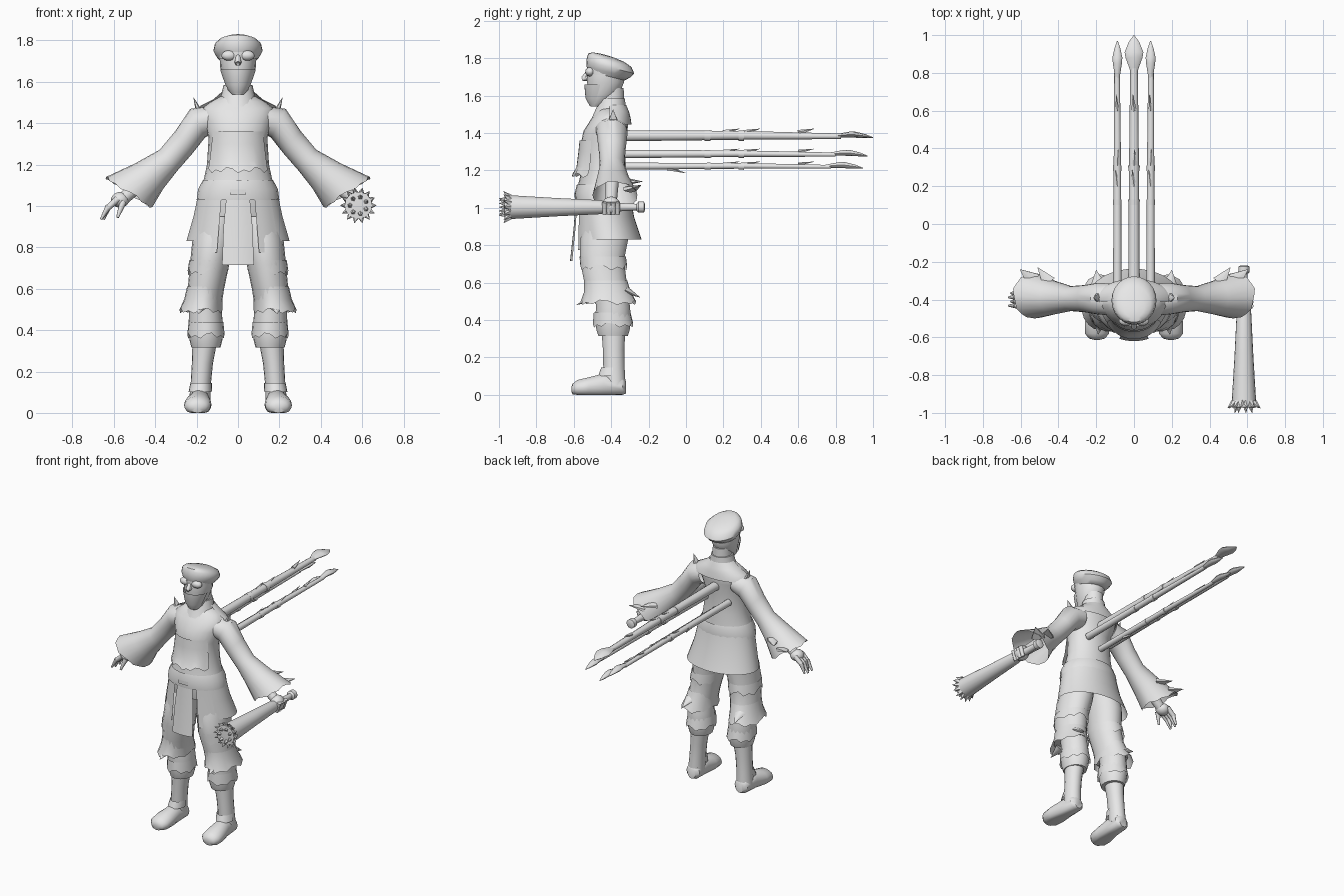
import bpy, bmesh, math
from mathutils import Vector

grey = bpy.data.materials.new("plain_grey")
grey.diffuse_color = (0.8, 0.8, 0.8, 1)


def finish(name, bm, angle=45):
    bmesh.ops.recalc_face_normals(bm, faces=bm.faces)
    me = bpy.data.meshes.new(name)
    bm.to_mesh(me)
    bm.free()
    me.materials.append(grey)
    me.shade_smooth()
    me.set_sharp_from_angle(angle=math.radians(angle))
    ob = bpy.data.objects.new(name, me)
    bpy.context.collection.objects.link(ob)
    return ob


def loft(name, rings, v=(0, 1, 0), n=18, caps=True, arc=None, jag=0, s=1, floor=False):
    """Skin ellipses (x, y, z, a, b, tilt); arc leaves the ring open; jag tears the last edge."""
    bm = bmesh.new()
    v = Vector(v)
    axis = (Vector(rings[-1][:3]) - Vector(rings[-2][:3])).normalized()
    a0, a1 = arc or (0, 360)
    rows, count = [], n if arc is None else n + 1
    for i, r in enumerate(rings):
        t = r[5] if len(r) > 5 else 0
        u = Vector((math.cos(t), 0, math.sin(t)))
        row = []
        for k in range(count):
            ang = math.radians(a0 + (a1 - a0) * k / n)
            p = Vector(r[:3]) + u * r[3] * math.cos(ang) + v * r[4] * math.sin(ang)
            if jag and i == len(rings) - 1:
                p += axis * jag * (0, 1, 0.3, 0.8, -0.3)[k % 5]
            if floor:
                p.z = max(p.z, 0)
            row.append(bm.verts.new((p.x * s, p.y, p.z)))
        rows.append(row)
    for lo, hi in zip(rows, rows[1:]):
        for k in range(n):
            m = (k + 1) % count
            bm.faces.new((lo[k], lo[m], hi[m], hi[k]))
    if caps and arc is None:
        bm.faces.new(rows[0])
        bm.faces.new(rows[-1])
    return finish(name, bm)


def rod(name, p, q, r1, r2=0.0, n=8, flat=1.0):
    """Cone or rod from p to q; flat squashes it into a leaf."""
    p, q = Vector(p), Vector(q)
    d = q - p
    bm = bmesh.new()
    bmesh.ops.create_cone(bm, cap_ends=True, segments=n, radius1=r1, radius2=max(r2, 0.001), depth=d.length)
    for w in bm.verts:
        w.co.y *= flat
    m = d.to_track_quat('Z', 'Y').to_matrix().to_4x4()
    m.translation = (p + q) / 2
    bm.transform(m)
    return finish(name, bm)


def ball(name, c, r):
    bm = bmesh.new()
    bmesh.ops.create_uvsphere(bm, u_segments=14, v_segments=9, radius=1)
    for w in bm.verts:
        w.co = Vector(c) + Vector((w.co.x * r[0], w.co.y * r[1], w.co.z * r[2]))
    return finish(name, bm)


# torso, tabard and collar
loft("torso", [(0, -.43, .95, .19, .13), (0, -.445, 1.05, .19, .135), (0, -.445, 1.13, .165, .13),
               (0, -.44, 1.2, .15, .118), (0, -.445, 1.33, .142, .12), (0, -.43, 1.41, .165, .118),
               (0, -.41, 1.47, .175, .1), (0, -.4, 1.505, .13, .085), (0, -.4, 1.53, .085, .07)], n=24)
loft("tabard", [(0, -.445, 1.36, .142, .124), (0, -.445, 1.3, .147, .13), (0, -.44, 1.22, .158, .145),
                (0, -.44, 1.18, .165, .17)], arc=(-150, -30), n=12, jag=.02)
loft("collar", [(0, -.41, 1.48, .1, .095), (0, -.4, 1.54, .08, .078), (0, -.395, 1.585, .07, .07)])
loft("neck", [(0, -.395, 1.5, .065, .065), (0, -.4, 1.64, .058, .068)])
loft("back_mantle", [(0, -.395, 1.55, .08, .075), (0, -.395, 1.515, .12, .09), (0, -.395, 1.485, .18, .098),
                     (0, -.395, 1.445, .2, .104)], arc=(-10, 190), n=20)

# head, goggles and cap
loft("head", [(0, -.48, 1.54, .03, .03), (0, -.47, 1.56, .048, .05), (0, -.44, 1.61, .068, .085),
              (0, -.43, 1.67, .086, .1), (0, -.43, 1.73, .09, .1), (0, -.43, 1.77, .085, .09)])
rod("nose", (0, -.515, 1.7), (0, -.555, 1.685), .022, .008)
rod("nose_bridge", (0, -.515, 1.735), (0, -.548, 1.69), .012, .014)
loft("face_mask", [(0, -.48, 1.545, .035, .035), (0, -.465, 1.585, .062, .072), (0, -.44, 1.66, .088, .104)],
     arc=(-170, -10), n=14)
loft("goggle_strap", [(0, -.43, 1.71, .092, .104), (0, -.43, 1.745, .094, .104)], caps=False)
for s in (-1, 1):
    ball("goggle_lens", (s * .043, -.513, 1.727), (.038, .026, .025))
loft("cap", [(0, -.425, 1.705, .088, .1), (0, -.415, 1.725, .105, .12), (0, -.405, 1.75, .119, .132),
             (0, -.41, 1.782, .112, .122), (0, -.425, 1.803, .088, .098), (0, -.44, 1.816, .055, .06),
             (0, -.445, 1.821, .015, .015)], v=(0, .97, -.24), n=24)

# belt, skirt and front flap
loft("belt", [(0, -.445, 1.03, .2, .146), (0, -.445, 1.08, .193, .15), (0, -.445, 1.125, .17, .138)],
     n=24, caps=False)
loft("buckle", [(0, -.45, 1.055, .198, .15), (0, -.45, 1.08, .198, .15)], arc=(-101, -79), n=4)
loft("skirt", [(0, -.44, 1.06, .192, .142), (0, -.43, .95, .215, .153), (0, -.405, .83, .25, .168)],
     arc=(-65, 245), n=30)
loft("front_flap", [(0, -.44, 1.06, .16, .148), (0, -.43, .9, .205, .17), (0, -.42, .715, .225, .2)],
     arc=(-110, -70), n=6)
for s in (-1, 1):
    loft("side_flap", [(0, -.44, 1.05, .194, .145), (0, -.42, .9, .225, .168), (0, -.41, .775, .25, .182)],
         arc=(-66, -36), n=4, s=s)

# legs with torn trousers and boots
for s in (-1, 1):
    loft("trouser_leg", [(.1, -.42, .96, .1, .11), (.12, -.435, .84, .1, .13), (.137, -.45, .72, .095, .12),
                         (.155, -.43, .6, .088, .115), (.168, -.42, .53, .09, .12)], s=s)
    loft("knee_cuff", [(.158, -.43, .61, .088, .116), (.168, -.42, .55, .092, .125),
                       (.178, -.415, .5, .104, .148)], caps=False, n=20, jag=.02, s=s)
    loft("thigh_wrap", [(.137, -.445, .74, .098, .124), (.145, -.44, .69, .098, .125)],
         caps=False, n=20, jag=.025, s=s)
    loft("shin_wrap", [(.16, -.405, .58, .075, .09), (.157, -.39, .47, .08, .092), (.155, -.39, .4, .086, .098),
                       (.155, -.39, .345, .078, .09), (.155, -.39, .315, .07, .08)], s=s)
    loft("shin_rag", [(.155, -.395, .44, .084, .098), (.155, -.39, .38, .09, .108)],
         caps=False, n=20, jag=.02, s=s)
    rod("knee_point", (s * .18, -.5, .52), (s * .19, -.585, .48), .04, flat=.5)
    rod("calf_point", (s * .19, -.32, .56), (s * .2, -.245, .52), .04, flat=.5)
    loft("boot_shaft", [(.16, -.388, .35, .06, .065), (.172, -.387, .24, .051, .058),
                        (.18, -.385, .14, .049, .058), (.185, -.38, .05, .052, .058)], s=s)
    loft("boot_top_flap", [(.178, -.39, .145, .052, .063), (.183, -.395, .1, .056, .075)],
         arc=(-180, 0), n=10, s=s)
    loft("boot_foot", [(.183, -.322, .04, .03, .035), (.184, -.34, .045, .05, .05), (.187, -.44, .05, .052, .065),
                       (.194, -.52, .04, .066, .054), (.196, -.58, .035, .064, .045),
                       (.196, -.606, .03, .042, .03), (.196, -.613, .03, .015, .012)], v=(0, 0, 1), s=s, floor=True)

# sleeves with wide torn cuffs
for s in (-1, 1):
    loft("sleeve", [(.12, -.4, 1.42, .065, .085, 1.4), (.195, -.395, 1.4, .078, .083, 1.1),
                    (.26, -.395, 1.31, .068, .072, .9), (.335, -.395, 1.222, .066, .066, .85),
                    (.43, -.39, 1.145, .092, .09, .7), (.525, -.38, 1.068, .133, .12, .58)],
         caps=False, n=20, jag=.012, s=s)
    rod("shoulder_point", (s * .19, -.39, 1.46), (s * .215, -.39, 1.525), .03, n=6, flat=.5)
    rod("cuff_tatter", (s * .45, -.31, 1.14), (s * .51, -.23, 1.14), .045, n=6, flat=.4)
    rod("cuff_tatter", (s * .53, -.3, 1.1), (s * .605, -.24, 1.12), .05, n=6, flat=.4)
    rod("wrist", (s * .45, -.395, 1.13), (s * .56, -.4, 1.03), .035, .03, 12)

# open hand
ball("palm", (-.57, -.4, 1.03), (.045, .045, .038))
for i in range(4):
    y = -.432 + i * .022
    rod("finger", (-.58, y, 1.035), (-.63, y, .99), .017, .014)
    rod("fingertip", (-.625, y, 1.0), (-.662 + .012 * (i % 2), y, .935), .015, .006)
rod("thumb", (-.555, -.43, 1.02), (-.582, -.45, .945), .017, .007)

# fist holding the spiked club
ball("fist", (.582, -.4, 1.01), (.045, .05, .05))
for i in range(4):
    rod("gripping_finger", (.62, -.435 + i * .023, 1.03), (.6, -.435 + i * .023, .965), .014, .012)
cx, cz = .582, 1.003
loft("club", [(cx, y, cz, r, r) for y, r in ((-.22, .018), (-.225, .03), (-.255, .03), (-.265, .018),
     (-.4, .025), (-.46, .038), (-.7, .05), (-.93, .064), (-.97, .066), (-.972, .03))], v=(0, 0, 1))
for i in range(14):
    a = i * math.tau / 14
    c, d = math.cos(a), math.sin(a)
    rod("club_spike", (cx + .055 * c, -.945, cz + .055 * d), (cx + .087 * c, -.975, cz + .087 * d), .018, n=5)
    if i % 2:
        rod("club_face_spike", (cx + .04 * c, -.965, cz + .04 * d), (cx + .048 * c, -1.0, cz + .048 * d), .014, n=5)

# four long spears on the back: one above, two beside, one below
for x, z, r, end in ((0, 1.385, .031, 1.0), (.088, 1.287, .023, .97), (-.088, 1.287, .023, .97), (0, 1.222, .02, .945)):
    y1 = end - .17
    loft("spear_shaft", [(x, -.34, z, r, r), (x, .3, z + .002, r * .85, r * .8), (x * 1.02, y1, z - .003, r * .65, r * .5)],
         v=(0, 0, 1), n=10)
    w = r * 1.6 if z > 1.3 else r * 1.15
    loft("spear_head", [(x, y1 - .03, z, r * .5, .008), (x, y1 + .05, z + .007, w * .9, .016),
                        (x, y1 + .08, z + .005, w, .016), (x, y1 + .13, z - .002, w * .6, .01),
                        (x, end, z - .01, .002, .002)], v=(0, 0, 1), n=8)
    for y, u in ((.2, 1), (.31, -.4), (.6, .6)):
        rod("spear_barb", (x, y, z + r * .5), (x - u * .01, y + .085, z + r * 1.2), r * .5, n=5)
    for y in (.1, .28):
        loft("spear_joint", [(x, y, z, r * .95, r * .95), (x, y + .03, z, r, r)], v=(0, 0, 1), n=10)
rod("hanging_barb", (0, -.1, 1.21), (0, 0, 1.185), .012, n=5)
